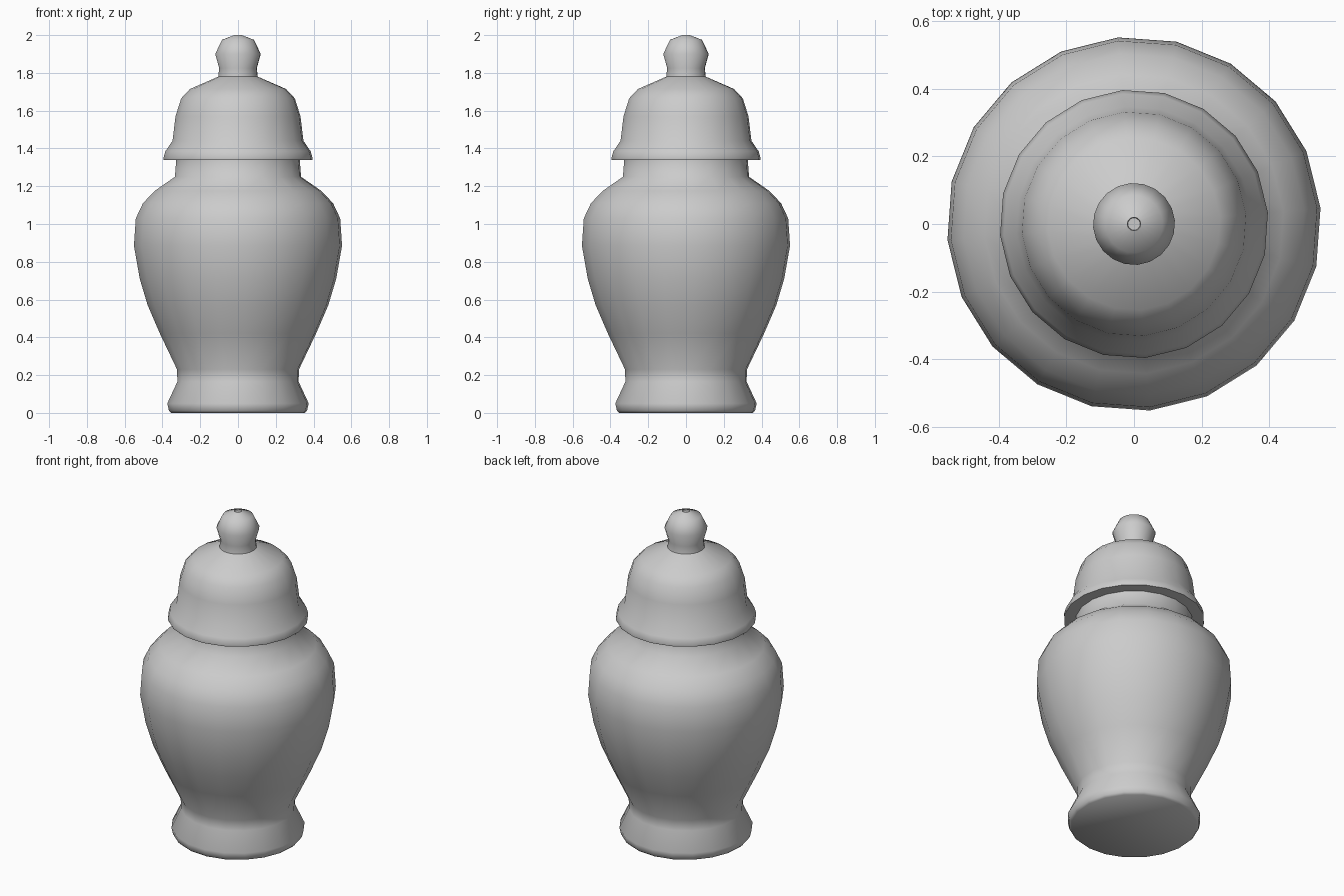
import bpy, bmesh
from math import sin, cos, pi, radians

if "Cube" in bpy.data.objects:
    bpy.data.objects.remove(bpy.data.objects["Cube"])

SIDES = 20
TURN = radians(4.9)


def lathe(name, profile, cap_bottom=False, cap_top=False):
    """Spin an (radius, height) profile around z, listed from bottom to top."""
    bm = bmesh.new()
    rings = []
    for r, z in profile:
        rings.append([bm.verts.new((r * cos(TURN + 2 * pi * i / SIDES),
                                    r * sin(TURN + 2 * pi * i / SIDES), z))
                      for i in range(SIDES)])
    for lo, hi in zip(rings, rings[1:]):
        for i in range(SIDES):
            j = (i + 1) % SIDES
            bm.faces.new((lo[i], lo[j], hi[j], hi[i]))
    if cap_bottom:
        bm.faces.new(rings[0][::-1])
    if cap_top:
        bm.faces.new(rings[-1])
    mesh = bpy.data.meshes.new(name)
    bm.to_mesh(mesh)
    bm.free()
    obj = bpy.data.objects.new(name, mesh)
    bpy.context.collection.objects.link(obj)
    bpy.ops.object.select_all(action='DESELECT')
    obj.select_set(True)
    bpy.context.view_layer.objects.active = obj
    bpy.ops.object.shade_smooth_by_angle(angle=radians(60))
    return obj


# Jar: flared foot, waist, swelling body, shoulder and neck
lathe("jar_body", [
    (0.355, 0.0), (0.367, 0.012), (0.376, 0.05), (0.322, 0.165), (0.324, 0.23),
    (0.415, 0.42), (0.48, 0.57), (0.522, 0.71), (0.553, 0.885), (0.543, 1.03),
    (0.505, 1.11), (0.443, 1.175), (0.335, 1.25), (0.328, 1.345),
], cap_bottom=True)

# Lid: flat underside, rim, bell-shaped dome
lathe("lid", [
    (0.32, 1.338), (0.395, 1.34), (0.397, 1.347), (0.386, 1.385), (0.348, 1.44),
    (0.332, 1.57), (0.302, 1.665), (0.255, 1.715), (0.105, 1.78),
], cap_bottom=True)

# Knob: short stem and rounded tip
lathe("lid_knob", [
    (0.105, 1.78), (0.1, 1.825), (0.121, 1.9), (0.085, 1.975), (0.02, 2.0),
    (0.018, 1.992),
], cap_top=True)
